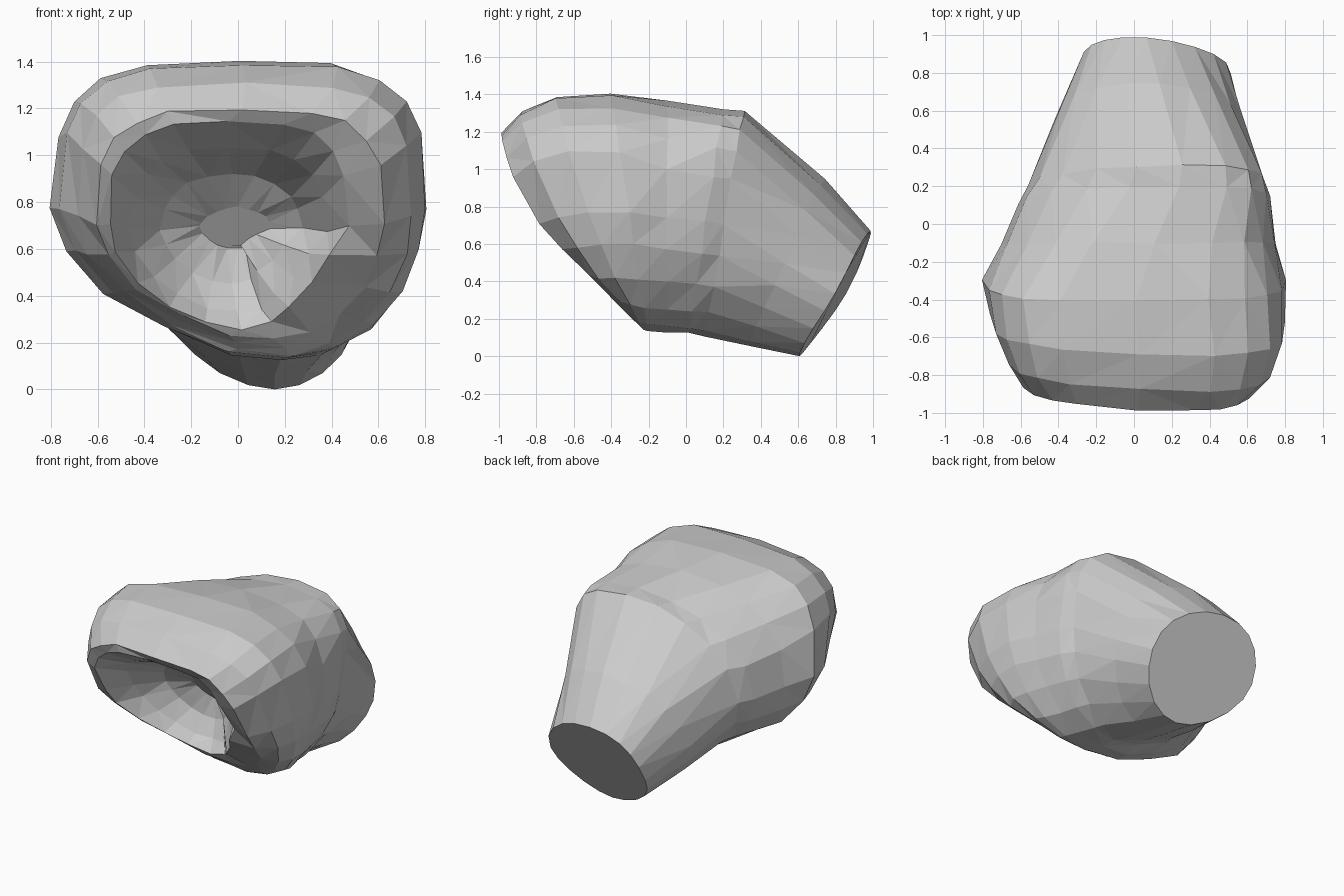
import bpy, bmesh, math, random
from mathutils import Vector

cube = bpy.data.objects.get("Cube")
if cube:
    bpy.data.objects.remove(cube, do_unlink=True)

SIDES = 20
random.seed(4)

# Each slanted ring: top (y, z), bottom (y, z), x extents,
# x shift at bottom and top, top squareness, forward bow, yaw
OUTER = [
    ((.99, .67), (.61, 0), (-.28, .51), .04, -.05, .95, -.03, .03),
    ((.74, .94), (.35, .06), (-.42, .58), .08, .05, .9, 0, .02),
    ((.31, 1.31), (.1, .11), (-.56, .68), .12, .2, .8, 0, 0),
    ((.2, 1.32), (.02, .12), (-.62, .71), .14, .2, .8, 0, 0),
    ((-.1, 1.36), (-.1, .12), (-.71, .75), .17, .08, .72, 0, 0),
    ((-.4, 1.405), (-.2, .13), (-.8, .8), .2, 0, .6, 0, 0),
    ((-.68, 1.39), (-.23, .14), (-.76, .8), .2, 0, .56, .04, .03),
    ((-.87, 1.31), (-.26, .17), (-.69, .74), .18, 0, .56, .08, .04),
    ((-.98, 1.2), (-.3, .21), (-.6, .62), .14, 0, .58, .11, .03),
]
CAVITY = [
    ((-.95, 1.15), (-.33, .26), (-.55, .47), .05, 0, .65, .08, 0),
    ((-.75, 1.03), (-.28, .33), (-.46, .38), .03, 0, .75, 0, 0),
    ((-.46, .92), (-.22, .45), (-.33, .27), 0, 0, .9, 0, 0),
    ((-.33, .78), (-.2, .6), (-.16, .14), 0, 0, 1, 0, 0),
]


def power(v, e):
    return math.copysign(abs(v) ** e, v)


def ring_points(spec, inside, jitter):
    (ty, tz), (by, bz), (left, right), low, high, square, bow, yaw = spec
    points = []
    for i in range(SIDES):
        a = math.tau * i / SIDES
        e = square if math.sin(a) > 0 else 1.1
        c, s = power(math.cos(a), e), power(math.sin(a), e)
        x = (left + right) / 2 + c * (right - left) / 2
        x += s * s * (high if s > 0 else low)
        t = (1 + s) / 2
        y = by + (ty - by) * t - bow * c * c * (1 - s * s) - yaw * c
        p = Vector((x, y, bz + (tz - bz) * t))
        # Thick fold on one lower side of the hollow
        if inside and c > .3 and s < -.1:
            p += Vector((-.06, -.04, 0))
        points.append(p + Vector([random.uniform(-jitter, jitter) for _ in range(3)]))
    return points


# Continuous shell: flat back end, swelling body, rolled lip, hollow
bm = bmesh.new()
rings = []
for n, spec in enumerate(OUTER + CAVITY):
    points = ring_points(spec, n >= len(OUTER), .008 if n else 0)
    rings.append([bm.verts.new(p) for p in points])
for a, b in zip(rings, rings[1:]):
    for i in range(SIDES):
        j = (i + 1) % SIDES
        bm.faces.new((a[i], a[j], b[j], b[i]))
bmesh.ops.triangulate(bm, faces=bm.faces[:], quad_method='SHORT_EDGE')
bm.faces.new(rings[0])
bm.faces.new(rings[-1])
bmesh.ops.recalc_face_normals(bm, faces=bm.faces[:])

# Rest on the ground, centred
for axis in range(3):
    values = [v.co[axis] for v in bm.verts]
    offset = min(values) if axis == 2 else (min(values) + max(values)) / 2
    for v in bm.verts:
        v.co[axis] -= offset

mesh = bpy.data.meshes.new("hollow_body")
bm.to_mesh(mesh)
bm.free()
body = bpy.data.objects.new("hollow_body", mesh)
bpy.context.collection.objects.link(body)

# Plain grey surface
grey = bpy.data.materials.new("light_grey")
grey.use_nodes = True
color = (.6, .6, .6, 1)
grey.diffuse_color = color
grey.node_tree.nodes["Principled BSDF"].inputs["Base Color"].default_value = color
mesh.materials.append(grey)
